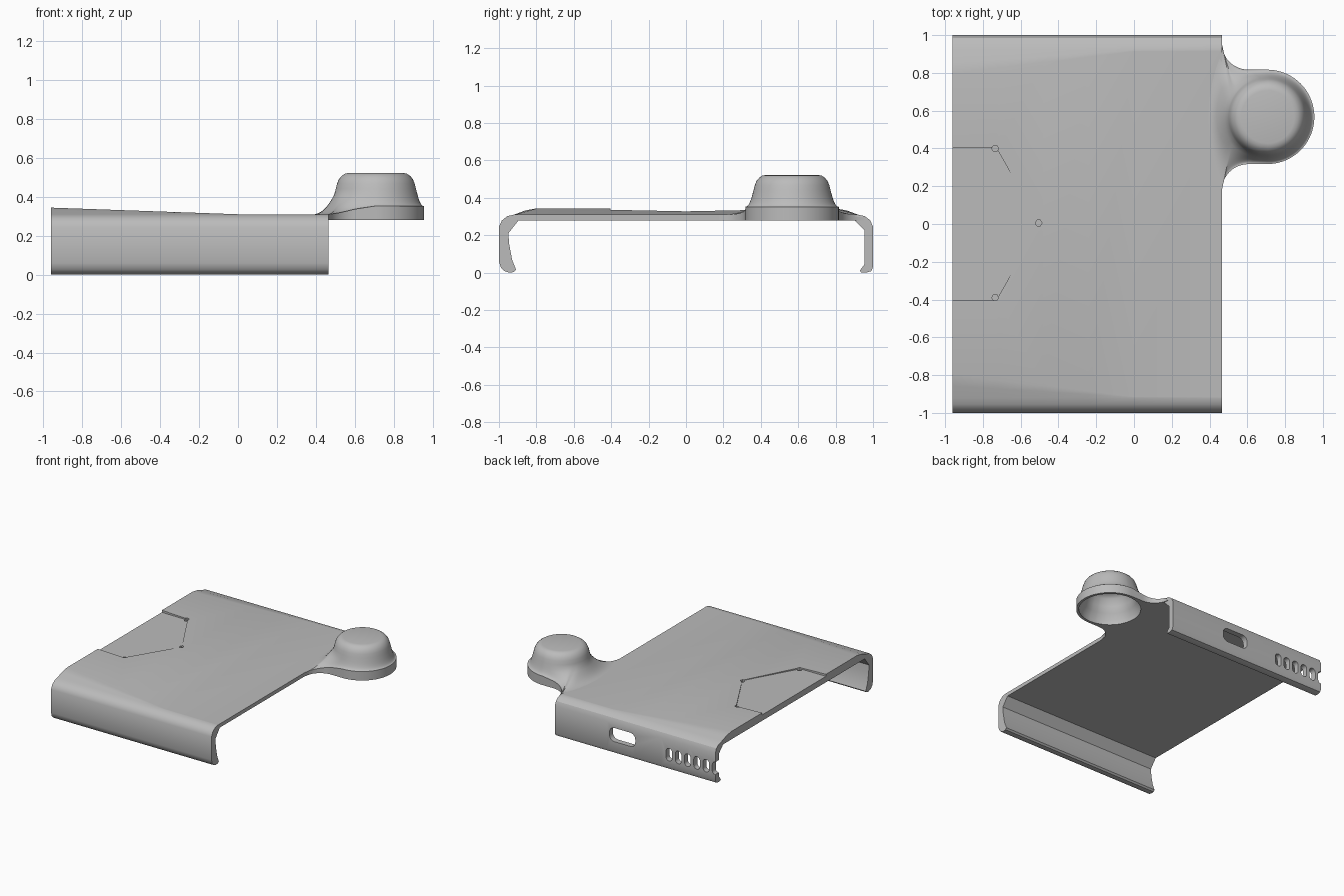
import bpy, bmesh, math
from math import cos, sin, radians

if "Cube" in bpy.data.objects:
    bpy.data.objects.remove(bpy.data.objects["Cube"], do_unlink=True)

grey = bpy.data.materials.new("plain grey")
grey.use_nodes = True
COLOUR = (0.5, 0.5, 0.5, 1)
grey.diffuse_color = COLOUR
grey.node_tree.nodes["Principled BSDF"].inputs["Base Color"].default_value = COLOUR


def loft(name, rings, cap=True, loop=False):
    """Skin a list of equal-length closed rings of points."""
    bm = bmesh.new()
    vs = [[bm.verts.new(p) for p in ring] for ring in rings]
    n = len(vs[0])
    pairs = list(zip(vs, vs[1:])) + ([(vs[-1], vs[0])] if loop else [])
    for a, b in pairs:
        for i in range(n):
            j = (i + 1) % n
            bm.faces.new((a[i], a[j], b[j], b[i]))
    if cap:
        bm.faces.new(vs[0])
        bm.faces.new(vs[-1])
    bmesh.ops.recalc_face_normals(bm, faces=bm.faces)
    mesh = bpy.data.meshes.new(name)
    bm.to_mesh(mesh)
    bm.free()
    obj = bpy.data.objects.new(name, mesh)
    bpy.context.collection.objects.link(obj)
    mesh.materials.append(grey)
    return obj


def select(obj):
    bpy.ops.object.select_all(action="DESELECT")
    obj.select_set(True)
    bpy.context.view_layer.objects.active = obj


def smooth(obj, angle):
    select(obj)
    bpy.ops.object.shade_smooth_by_angle(angle=radians(angle))


def cut(target, cutter):
    cutter.hide_render = True
    mod = target.modifiers.new("cut", "BOOLEAN")
    mod.operation, mod.solver, mod.object = "DIFFERENCE", "EXACT", cutter
    select(target)
    bpy.ops.object.modifier_apply(modifier=mod.name)
    bpy.data.objects.remove(cutter, do_unlink=True)


# Cover: wrapped section swept along x, its crown rising towards the left end
FRONT_LIP = [(-.95, .21), (-.945, .15), (-.93, .07), (-.908, .015), (-.92, .003),
             (-.945, 0), (-.97, .008), (-.99, .028), (-1, .06), (-1, .245),
             (-.985, .278), (-.955, .302), (-.92, .31)]
BACK_LIP = [(.92, .31), (.955, .302), (.985, .28), (1, .245), (1, .03), (.99, .008),
            (.965, 0), (.935, .002), (.93, .012), (.955, .045), (.955, .225),
            (.9, .28), (-.895, .28)]


def crown(x):
    t = max(0, -x) / .96
    return .31 + .034 * t, t


def section(x):
    top, t = crown(x)
    side = .915 - .12 * t
    mid = (.31 + top) / 2 + .006 * t
    ridge = [(-.917 + .06 * t, mid), (-side, top), (side, top), (.917 - .06 * t, mid)]
    return [(x, y, z) for y, z in FRONT_LIP + ridge + BACK_LIP]


cover = loft("cover", [section(x) for x in (-.96, -.72, -.48, -.24, 0, .465)])

# Pointed recess on the top, open at the left end
recess = [(-1.1, -.405), (-.73, -.405), (-.5, 0), (-.73, .405), (-1.1, .405)]
cut(cover, loft("recess_cutter", [
    [(x, y, .324 - .008 * (x + .5)) for x, y in recess],
    [(x, y, .5) for x, y in recess]]))
for x, y in ((-.735, .4), (-.735, -.39), (-.505, .005)):
    cut(cover, loft("nick_cutter", [
        [(x + .018 * cos(radians(a)), y + .018 * sin(radians(a)), z)
         for a in range(0, 360, 60)] for z in (.31, .5)]))


def slot(x, z, w, h, r):
    """Rounded opening through the back wall."""
    ring = []
    for k, (sx, sz) in enumerate(((1, 1), (-1, 1), (-1, -1), (1, -1))):
        for a in range(0, 91, 15):
            b = radians(90 * k + a)
            ring.append((x + sx * (w / 2 - r) + r * cos(b),
                         z + sz * (h / 2 - r) + r * sin(b)))
    cut(cover, loft("slot_cutter", [[(u, y, v) for u, v in ring] for y in (.9, 1.1)]))


slot(-.135, .155, .23, .11, .045)
for i in range(6):
    slot(-.55 - .082 * i, .125, .054, .1, .026)
smooth(cover, 28)

# Camera hood: tab outline paired with the angle each point has on the dome
CX, CY = .708, .567
outline = [(.705 + .25 * cos(radians(a)), CY + .25 * sin(radians(a)), a)
           for a in range(0, 91, 5)]
for i in range(13):
    b = radians(-90 - 7.5 * i)
    outline.append((.605 + .14 * cos(b), CY + .39 + .14 * sin(b), 102 + 4 * i))
for i in range(1, 7):
    a = 5 * i
    y = .39 * cos(radians(15 * i))
    outline.append((.38 + .085 * (y / .39) ** 2, CY + y, 150 + a))
outline += [(x, 2 * CY - y, 360 - a) for x, y, a in outline[-2:0:-1]]


def edge_height(x, y):
    t = min(1, max(0, (x - .44) / .27))
    return .309 + .043 * t * t * (3 - 2 * t) - .35 * max(0, y - .92)


def circle(r, z):
    return [(CX + r * cos(radians(a)), CY + r * sin(radians(a)), z) for _, _, a in outline]


def skirt(w):
    ring = []
    for (x, y, a), (u, v, z) in zip(outline, circle(.214, .41)):
        e = edge_height(x, y)
        ring.append((x + w * (u - x), y + w * (v - y), e + (z - e) * w ** 2.2))
    return ring


rings = [circle(r, z) for r, z in ((.1, .495), (.14, .488), (.165, .465), (.185, .41),
                                   (.2, .36), (.228, .32), (.228, .28))]
rings.append([(x, y, .28) for x, y, _ in outline])
rings += [skirt(i / 8) for i in range(9)]
rings += [circle(r, z) for r, z in ((.206, .44), (.199, .468), (.19, .49), (.176, .507),
                                    (.16, .518), (.14, .522))]
hood = loft("camera_hood", rings)
smooth(hood, 35)
